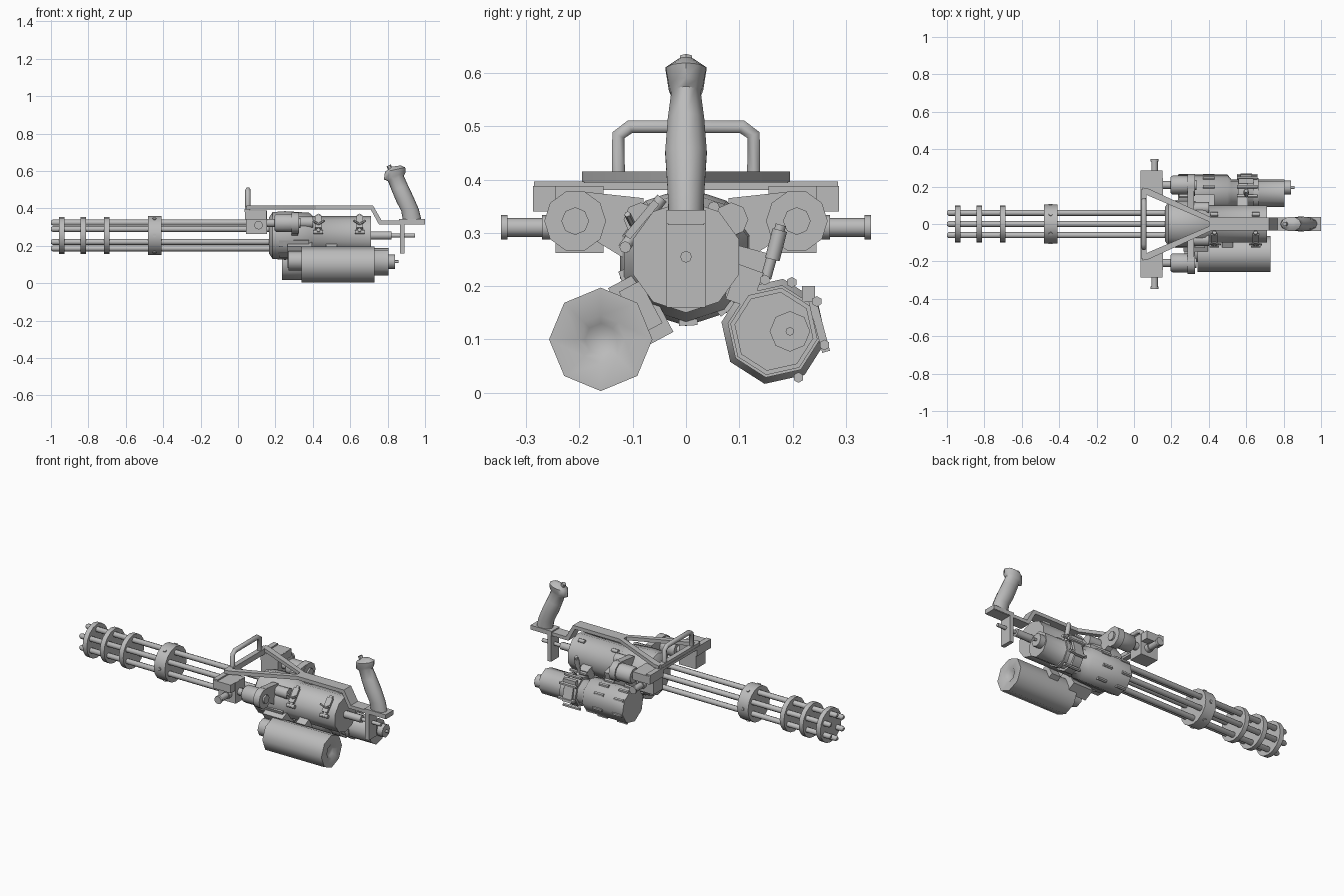
import bpy, bmesh, math
from mathutils import Vector, Matrix

cube = bpy.data.objects.get("Cube")
if cube:
    bpy.data.objects.remove(cube, do_unlink=True)

metal = bpy.data.materials.new("grey metal")
metal.use_nodes = True
GREY = (0.5, 0.5, 0.5, 1)
metal.diffuse_color = GREY
metal.node_tree.nodes["Principled BSDF"].inputs["Base Color"].default_value = GREY


def finish(name, bm, angle=50):
    bmesh.ops.recalc_face_normals(bm, faces=bm.faces)
    mesh = bpy.data.meshes.new(name)
    bm.to_mesh(mesh)
    bm.free()
    mesh.materials.append(metal)
    ob = bpy.data.objects.new(name, mesh)
    bpy.context.collection.objects.link(ob)
    bpy.ops.object.select_all(action='DESELECT')
    ob.select_set(True)
    bpy.context.view_layer.objects.active = ob
    bpy.ops.object.shade_smooth_by_angle(angle=math.radians(angle))
    return ob


def loft(name, rings, angle=50):
    """Skin a list of equal-length rings of points and cap both ends."""
    bm = bmesh.new()
    rows = [[bm.verts.new(p) for p in ring] for ring in rings]
    n = len(rows[0])
    for a, b in zip(rows, rows[1:]):
        for i in range(n):
            j = (i + 1) % n
            bm.faces.new((a[i], a[j], b[j], b[i]))
    bm.faces.new(rows[0])
    bm.faces.new(rows[-1][::-1])
    return finish(name, bm, angle)


def lathe(name, profile, y, z, n=10, turn=90):
    """Turned part along x from (x, radius) pairs."""
    angles = [math.radians(turn) + math.tau * i / n for i in range(n)]
    return loft(name, [[(x, y + r * math.cos(a), z + r * math.sin(a))
                        for a in angles] for x, r in profile])


def rod(name, p, q, r, n=8):
    p, q = Vector(p), Vector(q)
    d = q - p
    bm = bmesh.new()
    m = Matrix.Translation((p + q) / 2) @ d.to_track_quat('Z', 'Y').to_matrix().to_4x4()
    bmesh.ops.create_cone(bm, cap_ends=True, segments=n, radius1=r, radius2=r,
                          depth=d.length, matrix=m)
    return finish(name, bm)


def box(name, center, size, roll=0):
    """Block rolled about the x axis by some degrees."""
    bm = bmesh.new()
    m = (Matrix.Translation(center) @ Matrix.Rotation(math.radians(roll), 4, 'X')
         @ Matrix.Diagonal((*size, 1)))
    bmesh.ops.create_cube(bm, size=1, matrix=m)
    return finish(name, bm, 30)


def prism(name, outline, axis, lo, hi):
    """Extrude a flat outline along y (axis 1), z (axis 2) or x (axis 0)."""
    rings = []
    for level in (lo, hi):
        ring = []
        for p in outline:
            v = list(p)
            v.insert(axis, level)
            ring.append(v)
        rings.append(ring)
    return loft(name, rings, 30)


def on_ring(y, z, r, deg):
    a = math.radians(deg)
    return y + r * math.cos(a), z + r * math.sin(a)


AXIS = 0.255

# Barrel cluster and its collars
for i in range(6):
    y, z = on_ring(0, AXIS, 0.069, 30 + 60 * i)
    lathe(f"barrel_{i + 1}", [(-1, 0.009), (-0.99, 0.016), (0.2, 0.016)], y, z, 8)
for i, x in enumerate((-0.942, -0.828, -0.702)):
    lathe(f"barrel_disc_{i + 1}", [(x - 0.014, 0.1), (x + 0.014, 0.1)], 0, AXIS, 16)
lathe("barrel_collar", [(-0.482, 0.104), (-0.41, 0.104)], 0, AXIS, 16)
for i in range(6):
    y, z = on_ring(0, AXIS, 0.1, 60 * i)
    y2, z2 = on_ring(0, AXIS, 0.108, 60 * i)
    rod("collar_screw", (-0.446, y, z), (-0.446, y2, z2), 0.01)

# Main drum with stepped housing and rear spindle
lathe("main_drum", [(0.165, 0.095), (0.185, 0.125), (0.25, 0.13), (0.38, 0.122),
                    (0.4, 0.105), (0.71, 0.105)], 0, AXIS, 10)
lathe("spindle", [(0.7, 0.022), (0.82, 0.022), (0.822, 0.011), (0.945, 0.011)], 0, AXIS, 8)
for i in range(5):
    deg = 200 + 36 * i
    y, z = on_ring(0, AXIS, 0.123, deg)
    box("drum_rib", (0.3, y, z), (0.16, 0.012, 0.035), deg)

# Side motors, shafts and webs
for side in (-1, 1):
    y = 0.208 * side
    lathe("motor", [(0.195, 0.042), (0.205, 0.05), (0.285, 0.05), (0.285, 0.058),
                    (0.325, 0.058)], y, 0.322, 10, 72)
    lathe("motor_hub", [(0.32, 0.026), (0.335, 0.026)], y, 0.322, 8)
    lathe("motor_shaft", [(0.14, 0.022), (0.2, 0.022)], y, 0.322, 8)
    prism("motor_web", [(0.08 * side, 0.365), (0.2 * side, 0.378), (0.17 * side, 0.285),
                        (0.08 * side, 0.23)], 0, 0.285, 0.322)
    lathe("feed_tube", [(0.31, 0.032), (0.4, 0.032)], 0.085 * side, 0.325, 8)

    # Mounting blocks and trunnion pegs
    box("mount_block", (0.1, 0.2 * side, 0.325), (0.112, 0.09, 0.125))
    box("mount_channel", (0.095, 0.222 * side, 0.364), (0.115, 0.13, 0.048))
    rod("trunnion_peg", (0.11, 0.23 * side, 0.31), (0.11, 0.34 * side, 0.31), 0.018, 10)
    rod("trunnion_cap", (0.11, 0.335 * side, 0.31), (0.11, 0.347 * side, 0.31), 0.023, 10)
    rod("trunnion_base", (0.11, 0.24 * side, 0.31), (0.11, 0.27 * side, 0.31), 0.023, 10)

    # Angled frame arm
    prism("frame_arm", [(0.045, 0.165 * side), (0.045, 0.195 * side), (0.075, 0.19 * side),
                        (0.46, 0.014 * side), (0.43, 0)], 2, 0.394, 0.415)

# Cross bar, carry handle and spine
box("cross_bar", (0.05, 0, 0.388), (0.03, 0.57, 0.016))
box("cross_bar_top", (0.052, 0, 0.403), (0.03, 0.37, 0.022))
path = [(-0.127, 0.4), (-0.127, 0.483), (-0.105, 0.499), (0.105, 0.499),
        (0.127, 0.483), (0.127, 0.4)]
handle = bpy.data.curves.new("carry_handle_path", 'CURVE')
handle.dimensions = '3D'
handle.bevel_depth = 0.0145
handle.bevel_resolution = 1
handle.use_fill_caps = True
spline = handle.splines.new('POLY')
spline.points.add(len(path) - 1)
for point, (y, z) in zip(spline.points, path):
    point.co = (0.053, y, z, 1)
handle.materials.append(metal)
bpy.context.collection.objects.link(bpy.data.objects.new("carry_handle", handle))
prism("spine", [(0.4, 0.394), (0.4, 0.415), (0.722, 0.415), (0.768, 0.335), (1, 0.335),
                (1, 0.315), (0.753, 0.315), (0.71, 0.394)], 1, -0.034, 0.034)
box("rear_plate", (0.877, 0, 0.245), (0.024, 0.074, 0.17))
box("grip_base", (0.93, 0, 0.33), (0.14, 0.074, 0.025))

# Pistol grip: x centre, z, half length, half width, slant
grip = [(0.932, 0.335, 0.05, 0.034, 0), (0.92, 0.39, 0.047, 0.037, 0.005),
        (0.892, 0.45, 0.046, 0.041, 0.012), (0.865, 0.51, 0.043, 0.036, 0.015),
        (0.844, 0.56, 0.042, 0.029, 0.015), (0.838, 0.573, 0.058, 0.034, 0.018),
        (0.84, 0.607, 0.054, 0.04, 0.012), (0.845, 0.626, 0.025, 0.014, 0.004)]
loft("grip", [[(x + a * math.cos(t), b * math.sin(t), z + s * math.cos(t))
               for t in (math.tau * i / 10 for i in range(10))]
              for x, z, a, b, s in grip])
rod("grip_button", (0.815, 0, 0.61), (0.805, 0, 0.63), 0.013, 6)

# Right lower canister with recessed rear socket and neck
lathe("right_canister", [(0.34, 0.097), (0.73, 0.097), (0.73, 0.045), (0.715, 0.03)],
      -0.16, 0.1, 8)
lathe("right_canister_neck", [(0.27, 0.052), (0.345, 0.052)], -0.15, 0.12, 8)
box("right_canister_bracket", (0.33, -0.085, 0.155), (0.13, 0.07, 0.13), 28)
box("right_canister_strap", (0.5, -0.085, 0.16), (0.06, 0.045, 0.09), 28)

# Left lower canister, stepped tail and nozzle
LY, LZ = 0.165, 0.115
lathe("left_canister", [(0.235, 0.1), (0.5, 0.1), (0.52, 0.075), (0.805, 0.075)], LY, LZ, 8, 80)
lathe("left_canister_cap", [(0.8, 0.038), (0.84, 0.038), (0.84, 0.008), (0.858, 0.008)],
      0.195, LZ, 8)
lathe("left_clamp", [(0.555, 0.088), (0.61, 0.088)], LY, LZ, 8, 80)
lathe("left_clamp_rear", [(0.64, 0.083), (0.665, 0.083)], LY, LZ, 8, 80)
for deg in (-62, -15, 35, 70, 100):
    y, z = on_ring(LY, LZ, 0.098, deg)
    for x0, x1 in ((0.24, 0.3), (0.37, 0.43), (0.55, 0.66)):
        rod("canister_bolt", (x0, y, z), (x1, y, z), 0.01, 6)
box("canister_lug", (0.6, 0.23, 0.185), (0.08, 0.025, 0.03))
box("canister_side_plate", (0.6, 0.25, 0.125), (0.06, 0.015, 0.1), 15)
box("left_canister_bracket", (0.36, 0.115, 0.22), (0.14, 0.06, 0.1), -15)
box("left_canister_strap", (0.58, 0.11, 0.2), (0.06, 0.05, 0.07), -20)
rod("gas_strut", (0.6, 0.15, 0.215), (0.6, 0.178, 0.315), 0.01)
rod("gas_strut_sleeve", (0.6, 0.162, 0.25), (0.6, 0.176, 0.305), 0.014)

# Spring latches on the drum's right shoulder
for x in (0.43, 0.65):
    rod("latch_bar", (x, -0.118, 0.27), (x, -0.045, 0.365), 0.011)
    box("latch_plate", (x, -0.083, 0.325), (0.035, 0.085, 0.014), 50)
    for sx in (-1, 1):
        rod("latch_prong", (x, -0.1, 0.315), (x + 0.032 * sx, -0.11, 0.335), 0.006, 6)
    rod("latch_pivot", (x - 0.025, -0.114, 0.273), (x + 0.025, -0.114, 0.273), 0.011)
    rod("latch_anchor", (x - 0.02, 0.052, 0.348), (x + 0.02, 0.052, 0.348), 0.011)
